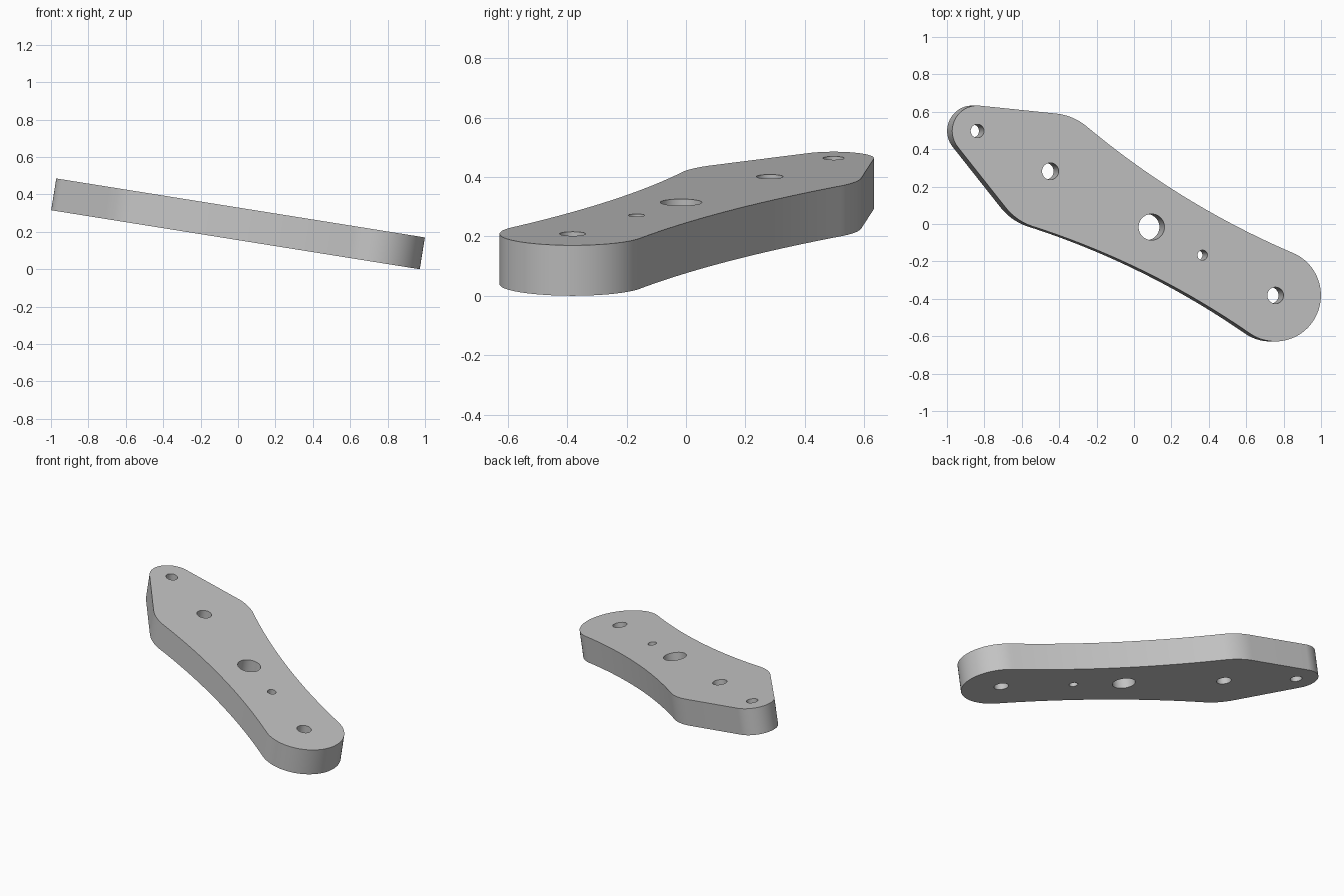
import bpy, bmesh
from math import sin, cos, acos, atan2, sqrt, pi, radians
from mathutils import Matrix

if "Cube" in bpy.data.objects:
    bpy.data.objects.remove(bpy.data.objects["Cube"])

THICK = 0.172
TILT = radians(9.09)          # slope of the whole plate
AXIS = radians(-28.57)        # direction of the plate's long axis
LEFT, RIGHT = -0.45, 1.388    # end centres along the axis, shoulder at 0
R_LEFT, R_SHOULDER, R_RIGHT, R_WAIST = 0.136, 0.31, 0.246, 4.5


def arc(cx, cy, r, start, end, n):
    return [(cx + r * cos(start + (end - start) * i / n),
             cy + r * sin(start + (end - start) * i / n)) for i in range(n + 1)]


# Upper half of the outline: end, shoulder, concave waist and end, all tangent
tangent = acos((R_SHOULDER - R_LEFT) / LEFT)
a, b = R_WAIST + R_SHOULDER, R_WAIST + R_RIGHT
ws = (RIGHT**2 + a**2 - b**2) / (2 * RIGHT)
wh = sqrt(a**2 - ws**2)
half = arc(LEFT, 0, R_LEFT, pi, tangent, 20)
half += arc(0, 0, R_SHOULDER, tangent, atan2(wh, ws), 16)
half += arc(ws, wh, R_WAIST, atan2(-wh, -ws), atan2(-wh, RIGHT - ws), 32)[1:]
half += arc(RIGHT, 0, R_RIGHT, atan2(wh, ws - RIGHT), 0, 32)[1:]
outline = half + [(x, -y) for x, y in half[-2:0:-1]]

# Filled profile with round holes (position along axis, radius)
holes = [(LEFT, 0.036), (0, 0.045), (0.624, 0.07), (0.938, 0.027), (RIGHT, 0.044)]
loops = [outline] + [arc(s, 0, r, 0, 2 * pi, 48)[:-1] for s, r in holes]
curve = bpy.data.curves.new("plate_profile", "CURVE")
curve.dimensions = "2D"
curve.fill_mode = "BOTH"
curve.extrude = THICK / 2
for loop in loops:
    spline = curve.splines.new("POLY")
    spline.points.add(len(loop) - 1)
    for point, (x, y) in zip(spline.points, loop):
        point.co = (x, y, 0, 1)
    spline.use_cyclic_u = True

plate = bpy.data.objects.new("link_plate", curve)
bpy.context.collection.objects.link(plate)
bpy.ops.object.select_all(action="DESELECT")
plate.select_set(True)
bpy.context.view_layer.objects.active = plate
bpy.ops.object.convert(target="MESH")
plate = bpy.context.object

# Weld the caps to the walls and set the plate at its slope
bm = bmesh.new()
bm.from_mesh(plate.data)
bmesh.ops.remove_doubles(bm, verts=bm.verts, dist=0.0002)
bmesh.ops.recalc_face_normals(bm, faces=bm.faces)
shoulder = Matrix.Translation((-0.453, 0.282, -THICK / 2)) @ Matrix.Rotation(AXIS, 4, "Z")
slope = Matrix.Translation((0, 0, 0.33)) @ Matrix.Rotation(TILT, 4, "Y")
bm.transform(slope @ shoulder)
bm.to_mesh(plate.data)
bm.free()

# Plain grey metal
grey = bpy.data.materials.new("plain_grey")
grey.use_nodes = True
colour = (0.55, 0.55, 0.55, 1)
grey.diffuse_color = colour
grey.node_tree.nodes["Principled BSDF"].inputs["Base Color"].default_value = colour
plate.data.materials.clear()
plate.data.materials.append(grey)
bpy.ops.object.shade_smooth_by_angle(angle=radians(30))
